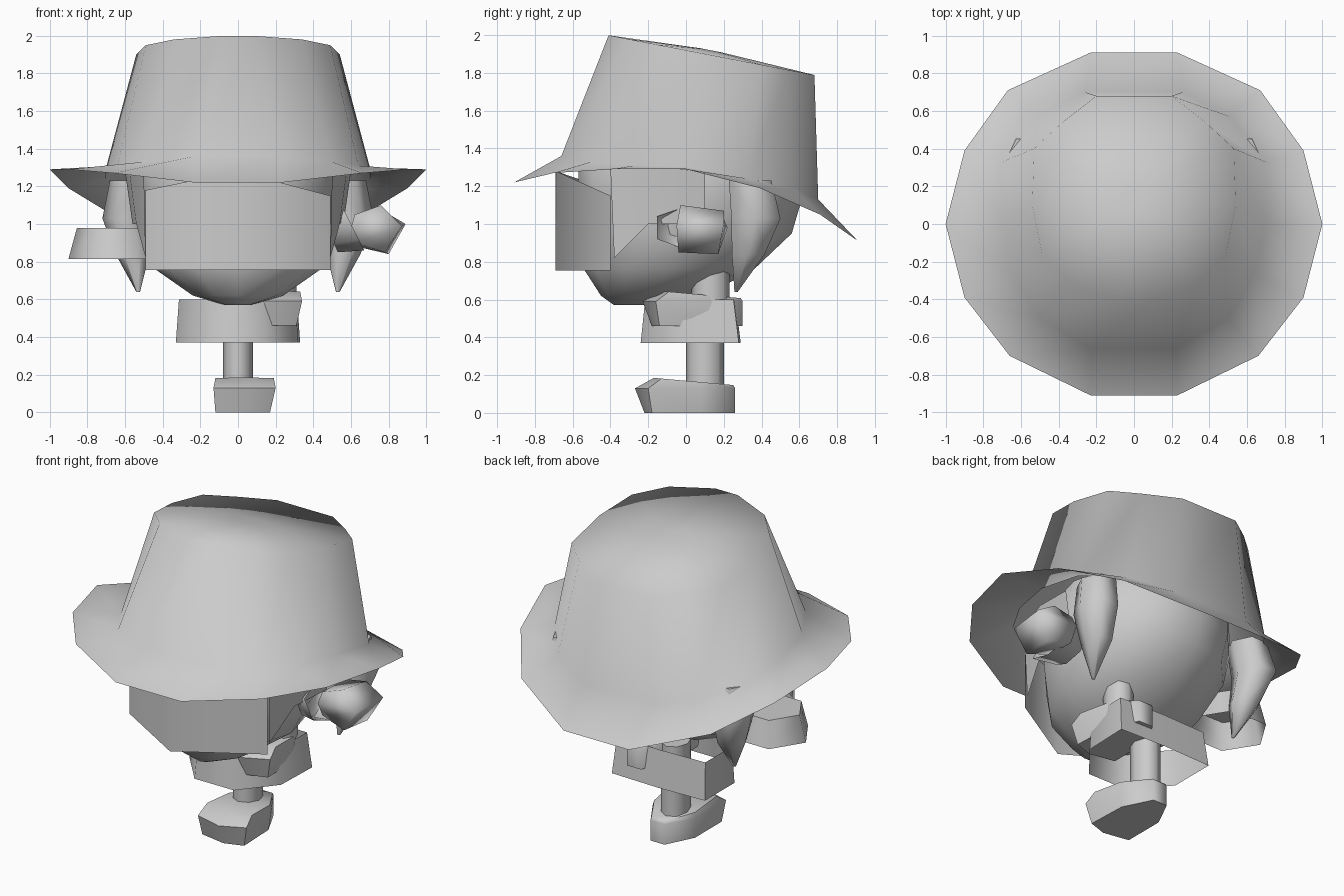
import bpy, bmesh
from math import sin, cos, pi, radians

if "Cube" in bpy.data.objects:
    bpy.data.objects.remove(bpy.data.objects["Cube"])


def loft(name, rings, cap0=True, cap1=True, closed=True, angle=65):
    """Skin a list of equally long point rings."""
    bm = bmesh.new()
    vs = [[bm.verts.new(p) for p in r] for r in rings]
    n = len(rings[0])
    for a, b in zip(vs, vs[1:]):
        for i in range(n if closed else n - 1):
            j = (i + 1) % n
            bm.faces.new((a[i], a[j], b[j], b[i]))
    if cap0:
        bm.faces.new(vs[0][::-1])
    if cap1:
        bm.faces.new(vs[-1])
    bmesh.ops.recalc_face_normals(bm, faces=bm.faces)
    me = bpy.data.meshes.new(name)
    bm.to_mesh(me)
    bm.free()
    ob = bpy.data.objects.new(name, me)
    bpy.context.collection.objects.link(ob)
    bpy.ops.object.select_all(action='DESELECT')
    ob.select_set(True)
    bpy.context.view_layer.objects.active = ob
    bpy.ops.object.shade_smooth_by_angle(angle=radians(angle))
    return ob


def oval(cx, cy, z, rx, ry, n=6, turn=0.0):
    return [(cx + rx * cos(2 * pi * i / n + turn),
             cy + ry * sin(2 * pi * i / n + turn), z) for i in range(n)]


def both(half):
    """Complete a ring from its right half."""
    return half + [(-x, y, z) for x, y, z in reversed(half)]


def mirror(ob):
    ob.modifiers.new("mirror", 'MIRROR')


# Hat: brim edge, crown base, crown top and its shallow dome
brim = both([(.23, -.91, 1.22), (.66, -.70, 1.27), (.90, -.39, 1.29), (1, 0, 1.29),
             (.90, .39, 1.19), (.67, .71, 1.05), (.23, .91, .91)])
base = both([(.23, -.66, 1.36), (.50, -.50, 1.33), (.64, -.27, 1.31), (.70, 0, 1.30),
             (.70, .33, 1.24), (.51, .57, 1.19), (.26, .70, 1.13)])
top = both([(x, y, 1.92 - .193 * y) for x, y in
            [(.08, -.41), (.34, -.31), (.49, -.15), (.54, .10), (.53, .40), (.38, .54), (.2, .68)]])
dome = [(x * .1, .13 + (y - .13) * .1, 1.92 - .0193 * (y - .13)) for x, y, z in top]
loft("hat", [brim, base, top, dome], cap0=False, angle=170)

# Head: (z, half width, front y, back y)
head = [(.57, .07, -.38, -.10), (.62, .24, -.45, .10), (.76, .44, -.54, .36),
        (.95, .51, -.56, .56), (1.12, .53, -.57, .61), (1.28, .53, -.57, .61),
        (1.42, .48, -.48, .54)]
loft("head", [oval(0, (f + b) / 2, z, w, (b - f) / 2, 12) for z, w, f, b in head])

# Pointed face mask in front of the face
loft("face_mask", [[(-.49, -.40, .755), (0, -.69, .755), (.49, -.40, .755)],
                   [(-.49, -.40, 1.18), (0, -.69, 1.28), (.49, -.40, 1.15)]],
     False, False, closed=False, angle=80)

# Side hair by the cheeks
mirror(loft("cheek_hair", [[(.50, -.40, 1.29), (.49, -.38, .82)],
                           [(.58, -.16, 1.30), (.54, -.20, 1.0)],
                           [(.60, .10, 1.28), (.56, .10, 1.0)]],
            False, False, closed=False))

# Hair locks behind the ears
mirror(loft("hair_lock", [oval(.57, .34, 1.23, .11, .13),
                          oval(.60, .37, 1.03, .12, .15),
                          oval(.56, .33, .84, .09, .10),
                          oval(.53, .265, .64, .01, .01)], angle=70))

# Raised arm: cuff and hand on the right
ang = [2 * pi * i / 6 for i in range(6)]
loft("right_cuff", [[(.49 + .04 * cos(t), .02 + .12 * sin(t), .94 - .09 * cos(t)) for t in ang],
                    [(.61 + .06 * cos(t), .02 + .20 * sin(t), .98 - .12 * cos(t)) for t in ang]],
     cap1=False)
loft("right_hand", [[(.62, -.03, .90), (.78, -.04, .85), (.80, .17, .84), (.63, .18, .88)],
                    [(.60, -.05, .98), (.87, -.05, .99), (.89, .20, 1.0), (.62, .22, .98)],
                    [(.62, -.03, 1.05), (.76, -.03, 1.10), (.77, .20, 1.07), (.63, .19, 1.05)]],
     angle=100)

# Flared left sleeve, open below
loft("left_sleeve", [oval(-.65, .07, .815, .25, .23, 6), oval(-.65, .07, .98, .205, .19, 6)],
     cap0=False)

# Coat tails, open below
plan = [(.33, .28), (0, .29), (-.33, .28), (-.33, -.02), (-.14, -.24), (.14, -.24), (.32, -.02)]
loft("coat_tails", [[(x, y, .37) for x, y in plan],
                    [(x * .95, y * .9, .60) for x, y in plan]], False, False)


# Boots, the right one lifted
def boot(name, cx, cy, z):
    sole = [(-.03, .26), (.07, .26), (.16, .08), (.17, -.18), (.05, -.22), (-.12, -.19), (-.12, .08)]
    side = [(-.03, .26), (.07, .26), (.18, .08), (.20, -.20), (.05, -.27), (-.13, -.22), (-.13, .08)]
    lid = [(-.03, .25), (.07, .25), (.17, .08), (.19, -.13), (.05, -.17), (-.12, -.14), (-.12, .08)]
    rows = [(sole, lambda y: 0), (side, lambda y: .13), (lid, lambda y: .17 - .09 * y)]
    loft(name, [[(cx + x, cy + y, z + h(y)) for x, y in r] for r, h in rows])


boot("left_boot", 0, 0, 0)
boot("right_boot", .14, .04, .46)

# Legs
loft("left_leg", [oval(0, .10, .13, .08, .10, 8), oval(0, .10, .60, .08, .10, 8)])
loft("right_leg", [oval(.23, .13, .60, .08, .10, 8), oval(.23, .13, .82, .08, .10, 8)])
